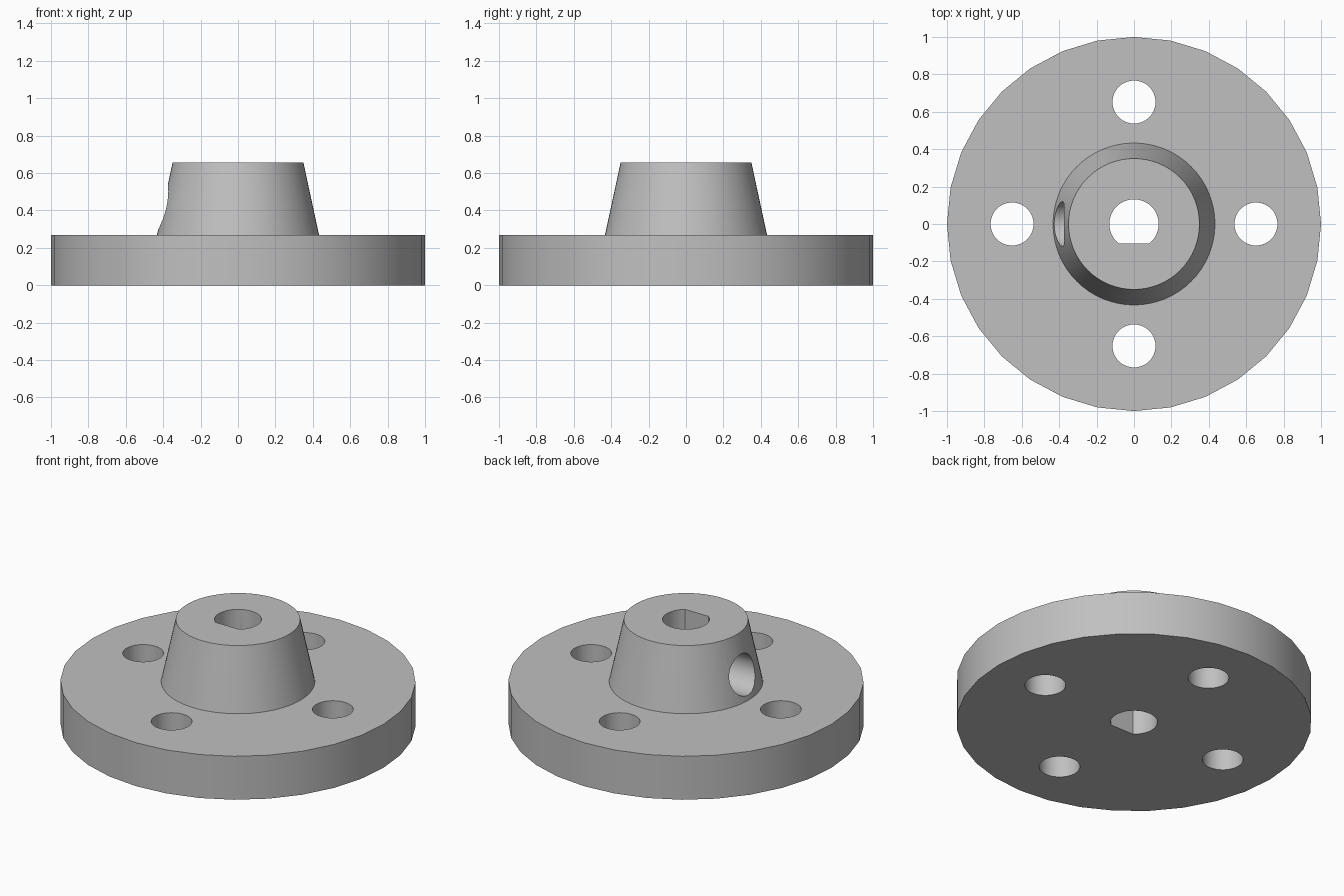
import bpy
import bmesh
from math import pi
from mathutils import Matrix, Vector

if "Cube" in bpy.data.objects:
    bpy.data.objects.remove(bpy.data.objects["Cube"], do_unlink=True)

FLANGE_TOP, HUB_TOP = 0.27, 0.655
HUB_BASE_R, HUB_TOP_R = 0.433, 0.35
BORE_R, BORE_FLAT_Y = 0.132, -0.105
BOLT_R, BOLT_CIRCLE = 0.115, 0.652
SCREW_R, SCREW_Z = 0.12, 0.418

grey = bpy.data.materials.new("plain grey")
grey.use_nodes = True
grey.diffuse_color = (0.53, 0.53, 0.53, 1)
grey.node_tree.nodes["Principled BSDF"].inputs["Base Color"].default_value = grey.diffuse_color


def round_part(name, r_low, r_high, z_low, z_high, sides, turn=Matrix(), flat_y=None):
    """Cylinder or cone along z, optionally cut flat on the -y side, then moved by turn."""
    bm = bmesh.new()
    bmesh.ops.create_cone(bm, cap_ends=True, segments=sides, radius1=r_low, radius2=r_high,
                          depth=z_high - z_low,
                          matrix=Matrix.Translation((0, 0, (z_low + z_high) / 2)))
    if flat_y is not None:
        cut = bmesh.ops.bisect_plane(bm, geom=bm.verts[:] + bm.edges[:] + bm.faces[:],
                                     plane_co=(0, flat_y, 0), plane_no=(0, -1, 0),
                                     clear_outer=True)
        rim = [e for e in cut["geom_cut"] if isinstance(e, bmesh.types.BMEdge)]
        bmesh.ops.holes_fill(bm, edges=rim)
        bmesh.ops.recalc_face_normals(bm, faces=bm.faces)
    bm.transform(turn)
    mesh = bpy.data.meshes.new(name)
    bm.to_mesh(mesh)
    bm.free()
    mesh.materials.append(grey)
    obj = bpy.data.objects.new(name, mesh)
    bpy.context.collection.objects.link(obj)
    return obj


def combine(target, tool, operation):
    """Apply a boolean and discard the tool."""
    tool.hide_render = True
    mod = target.modifiers.new(operation, "BOOLEAN")
    mod.operation, mod.solver, mod.object = operation, "EXACT", tool
    bpy.context.view_layer.objects.active = target
    bpy.ops.object.modifier_apply(modifier=mod.name)
    bpy.data.objects.remove(tool, do_unlink=True)


# Flange disc with the tapered hub, whose foot is sunk into the disc
body = round_part("flanged_hub", 1, 1, 0, FLANGE_TOP, 32)
sink = 0.1
slope = (HUB_BASE_R - HUB_TOP_R) / (HUB_TOP - FLANGE_TOP)
hub = round_part("hub", HUB_BASE_R + slope * sink, HUB_TOP_R, FLANGE_TOP - sink, HUB_TOP, 64)
combine(body, hub, "UNION")

# D-shaped shaft bore
bore = round_part("shaft_bore", BORE_R, BORE_R, -0.2, 1, 48, flat_y=BORE_FLAT_Y)
combine(body, bore, "DIFFERENCE")

# Four bolt holes
for i in range(4):
    spot = Matrix.Rotation(i * pi / 2, 4, "Z") @ Matrix.Translation((BOLT_CIRCLE, 0, 0))
    hole = round_part("bolt_hole", BOLT_R, BOLT_R, -0.2, 0.5, 40, spot)
    combine(body, hole, "DIFFERENCE")

# Set screw hole from the -x side into the bore
aim = Matrix.Translation(Vector((0, 0, SCREW_Z))) @ Matrix.Rotation(-pi / 2, 4, "Y")
screw = round_part("screw_hole", SCREW_R, SCREW_R, 0.01, 0.7, 40, aim)
combine(body, screw, "DIFFERENCE")

# Smooth round walls, sharp rims
bpy.ops.object.select_all(action="DESELECT")
body.select_set(True)
bpy.context.view_layer.objects.active = body
bpy.ops.object.shade_smooth_by_angle(angle=pi / 6)
